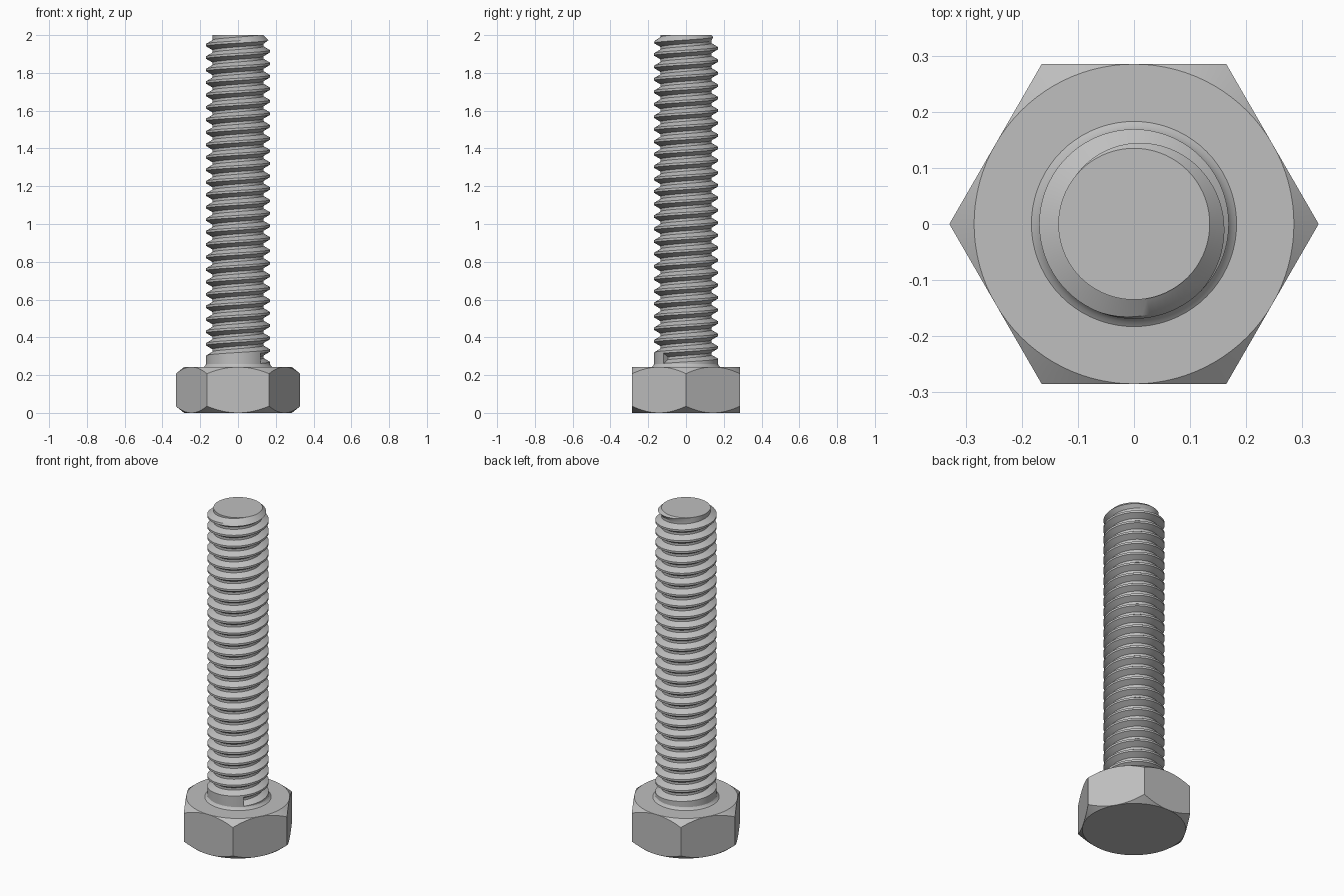
import bpy
import bmesh
from math import cos, sin, pi, radians

cube = bpy.data.objects.get("Cube")
if cube:
    bpy.data.objects.remove(cube, do_unlink=True)

STEEL = (0.52, 0.52, 0.52, 1.0)
steel = bpy.data.materials.new("grey steel")
steel.use_nodes = True
steel.diffuse_color = STEEL
steel.node_tree.nodes["Principled BSDF"].inputs["Base Color"].default_value = STEEL


def polar(r, a, z):
    return (r * cos(a), r * sin(a), z)


def bridge(bm, lower, upper):
    """Quads between two equally long rows of vertices."""
    for k in range(len(lower) - 1):
        bm.faces.new((lower[k], lower[k + 1], upper[k + 1], upper[k]))


def finish(bm, name):
    """Weld, close the ends and turn the mesh into a shaded object."""
    bmesh.ops.remove_doubles(bm, verts=bm.verts, dist=1e-5)
    bmesh.ops.holes_fill(bm, edges=bm.edges, sides=0)
    bmesh.ops.recalc_face_normals(bm, faces=bm.faces)
    mesh = bpy.data.meshes.new(name)
    bm.to_mesh(mesh)
    bm.free()
    mesh.materials.append(steel)
    obj = bpy.data.objects.new(name, mesh)
    bpy.context.collection.objects.link(obj)
    bpy.ops.object.select_all(action="DESELECT")
    obj.select_set(True)
    bpy.context.view_layer.objects.active = obj
    bpy.ops.object.shade_smooth_by_angle(angle=radians(28))


# Hexagonal head, with conical chamfers on both ends
HEAD, FLAT, CHAMFER = 0.243, 0.285, 0.8
SIDES = 96


def hex_radius(a):
    return FLAT / cos(a % (pi / 3) - pi / 6)


bm = bmesh.new()
rows = [[], [], [], []]
for i in range(SIDES + 1):
    a = 2 * pi * (i % SIDES) / SIDES
    r = hex_radius(a)
    drop = (r - FLAT) * CHAMFER
    points = ((FLAT, 0), (r, drop), (r, HEAD - drop), (FLAT, HEAD))
    for row, (pr, z) in zip(rows, points):
        row.append(bm.verts.new(polar(pr, a, z)))
for lower, upper in zip(rows, rows[1:]):
    bridge(bm, lower, upper)
finish(bm, "hex_head")

# Threaded shank: a groove section swept up a right-handed helix
TOP, CREST, ROOT = 2.0, 0.169, 0.135
PITCH, TURNS, STEPS = 0.066, 28, 72
START_ANGLE, START_Z, COLLAR = -pi / 4, 0.289, 0.258
SECTION = ((-0.027, CREST), (-0.007, ROOT), (0.007, ROOT), (0.027, CREST),
           (PITCH - 0.027, CREST))


def helix_point(step, offset, r):
    a = START_ANGLE + 2 * pi * (step % STEPS) / STEPS
    z = min(TOP, START_Z + offset + PITCH * step / STEPS)
    # The tip chamfer limits the radius near the top
    return polar(min(r, ROOT + TOP - z), a, z)


bm = bmesh.new()
tracks = [[bm.verts.new(helix_point(i, off, r)) for i in range(TURNS * STEPS + 1)]
          for off, r in SECTION]
for lower, upper in zip(tracks, tracks[1:]):
    bridge(bm, lower, upper)

# Step where the thread begins
bm.faces.new([track[0] for track in tracks[:4]])

# Collar under the first turn, flaring out onto the head
rings = []
for r, z in ((0.186, HEAD - 0.002), (0.175, HEAD + 0.005), (CREST, COLLAR)):
    rings.append([bm.verts.new(polar(r, START_ANGLE + 2 * pi * (i % STEPS) / STEPS, z))
                  for i in range(STEPS + 1)])
rings.append(tracks[0][:STEPS + 1])
for lower, upper in zip(rings, rings[1:]):
    bridge(bm, lower, upper)
finish(bm, "threaded_shank")
